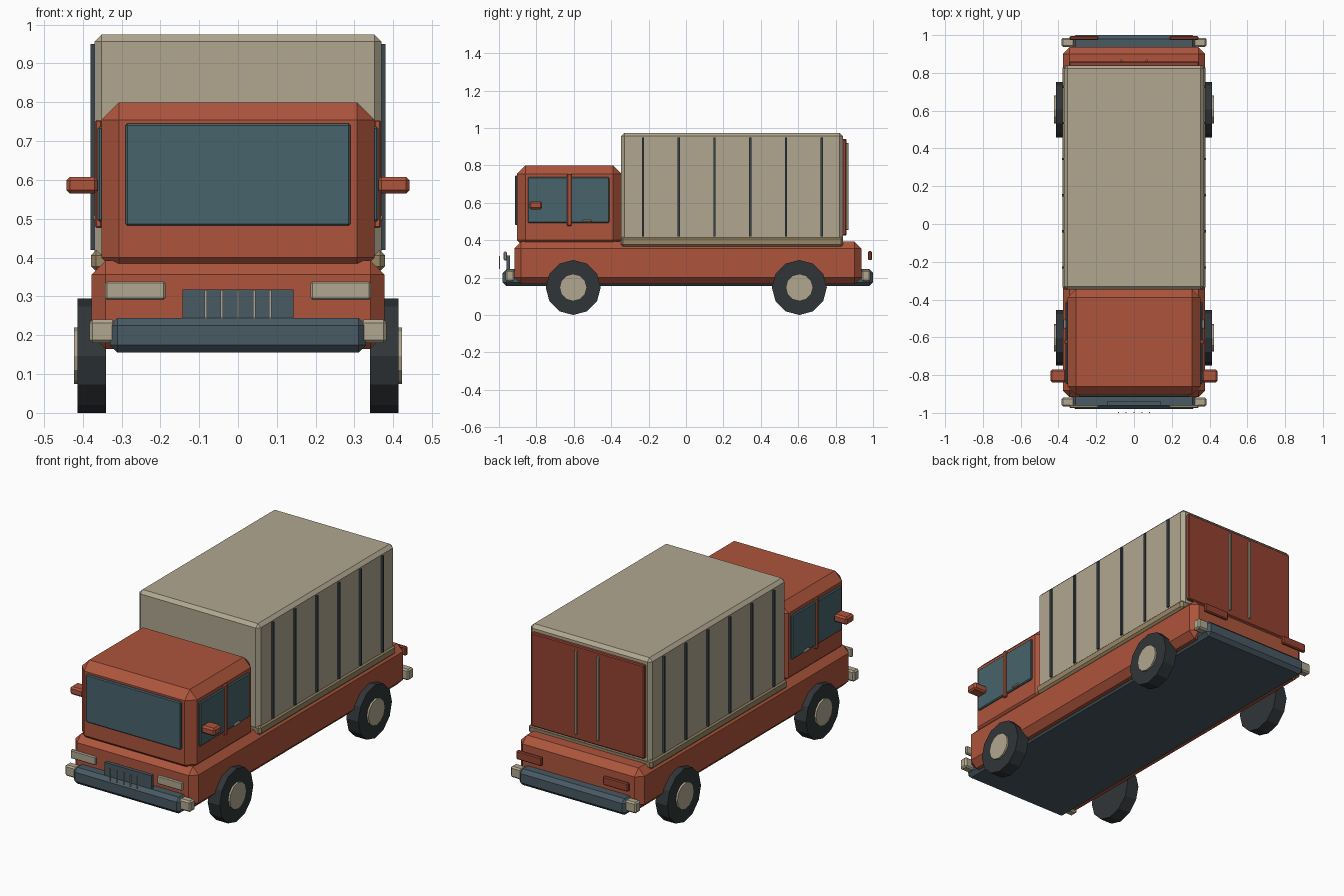
import bpy, bmesh, math
from mathutils import Matrix

if "Cube" in bpy.data.objects:
    bpy.data.objects.remove(bpy.data.objects["Cube"])

COLOURS = {
    "red": (0.42, 0.09, 0.045), "dark_red": (0.30, 0.055, 0.03),
    "cream": (0.44, 0.39, 0.28), "tan": (0.32, 0.24, 0.13),
    "glass": (0.065, 0.125, 0.15), "steel": (0.065, 0.1, 0.125),
    "rubber": (0.03, 0.036, 0.04), "rib": (0.04, 0.06, 0.075),
}
mats = {}
for key, c in COLOURS.items():
    mats[key] = bpy.data.materials.new(key)
    mats[key].diffuse_color = (*c, 1)


def finish(name, bm, colour):
    me = bpy.data.meshes.new(name)
    bm.to_mesh(me)
    bm.free()
    me.materials.append(mats[colour])
    ob = bpy.data.objects.new(name, me)
    bpy.context.collection.objects.link(ob)
    return ob


def box(name, xs, ys, zs, colour, bevel=0.0):
    """Chamfered box spanning the given (min, max) ranges."""
    bm = bmesh.new()
    bmesh.ops.create_cube(bm, size=1)
    for v in bm.verts:
        for i, (lo, hi) in enumerate((xs, ys, zs)):
            v.co[i] = lo if v.co[i] < 0 else hi
    if bevel:
        bmesh.ops.bevel(bm, geom=bm.edges[:], offset=bevel, segments=1,
                        profile=0.5, affect='EDGES')
    return finish(name, bm, colour)


def pair(name, xs, ys, zs, colour, bevel=0.0):
    """A box on the right (+x) and its mirror image on the left."""
    box(name + "_right", xs, ys, zs, colour, bevel)
    box(name + "_left", (-xs[1], -xs[0]), ys, zs, colour, bevel)


def disc(name, radius, x0, x1, y, z, colour):
    """Twelve-sided cylinder lying along x."""
    bm = bmesh.new()
    m = Matrix.Translation(((x0 + x1) / 2, y, z)) @ Matrix.Rotation(math.pi / 2, 4, 'Y')
    bmesh.ops.create_cone(bm, cap_ends=True, segments=12, radius1=radius,
                          radius2=radius, depth=abs(x1 - x0), matrix=m)
    finish(name, bm, colour)


# Chassis with bumper ends, lower body
box("chassis", (-0.33, 0.33), (-0.98, 1.0), (0.155, 0.245), "steel", 0.02)
box("lower_body", (-0.377, 0.377), (-0.917, 0.937), (0.165, 0.392), "red", 0.036)

# Bumper corners, headlights and tail lights
for end, ys in (("front", (-0.965, -0.918)), ("rear", (0.938, 0.986))):
    pair(end + "_bumper_corner", (0.315, 0.383), ys, (0.18, 0.24), "cream", 0.008)
pair("headlight", (0.187, 0.342), (-0.975, -0.957), (0.291, 0.339), "cream", 0.005)
pair("tail_light", (0.187, 0.342), (0.974, 0.994), (0.293, 0.341), "dark_red", 0.005)

# Grille and its bars
box("grille", (-0.143, 0.143), (-0.96, -0.94), (0.215, 0.318), "steel")
for i in range(5):
    x = (i - 2) * 0.0415
    box(f"grille_bar_{i + 1}", (x - 0.003, x + 0.003), (-1.0, -0.994), (0.245, 0.316), "cream")

# Cab, windows, pillars, handles and mirrors
box("cab", (-0.352, 0.352), (-0.904, -0.345), (0.355, 0.80), "red", 0.045)
box("windscreen", (-0.29, 0.29), (-0.915, -0.895), (0.482, 0.745), "glass", 0.005)
pair("side_window", (0.345, 0.362), (-0.846, -0.41), (0.493, 0.737), "glass", 0.005)
pair("window_pillar", (0.35, 0.368), (-0.636, -0.611), (0.476, 0.754), "red", 0.004)
pair("door_handle", (0.352, 0.374), (-0.553, -0.506), (0.496, 0.508), "cream", 0.003)
pair("mirror", (0.36, 0.442), (-0.838, -0.77), (0.565, 0.608), "red", 0.009)

# Cargo box on its base, with side ribs
box("cargo_base", (-0.378, 0.378), (-0.348, 0.84), (0.365, 0.418), "tan", 0.012)
box("cargo_box", (-0.37, 0.37), (-0.348, 0.84), (0.39, 0.974), "cream", 0.018)
for i in range(6):
    y = -0.23 + i * 0.1912
    pair(f"cargo_rib_{i + 1}", (0.362, 0.38), (y - 0.006, y + 0.006), (0.42, 0.95), "rib")

# Rear doors and lock rods
box("rear_door", (-0.345, 0.345), (0.83, 0.859), (0.425, 0.94), "dark_red", 0.005)
pair("lock_rod", (0.061, 0.074), (0.855, 0.87), (0.455, 0.92), "cream", 0.003)

# Wheels with hubs
for end, y in (("front", -0.603), ("rear", 0.606)):
    for side, s in (("right", 1), ("left", -1)):
        disc(f"{end}_{side}_wheel", 0.147, s * 0.34, s * 0.413, y, 0.147, "rubber")
        disc(f"{end}_{side}_hub", 0.073, s * 0.40, s * 0.423, y, 0.147, "cream")

for m in bpy.data.materials:
    if m.users and not m.is_grease_pencil:
        m.use_nodes = True
        m.node_tree.nodes["Principled BSDF"].inputs["Base Color"].default_value = m.diffuse_color
